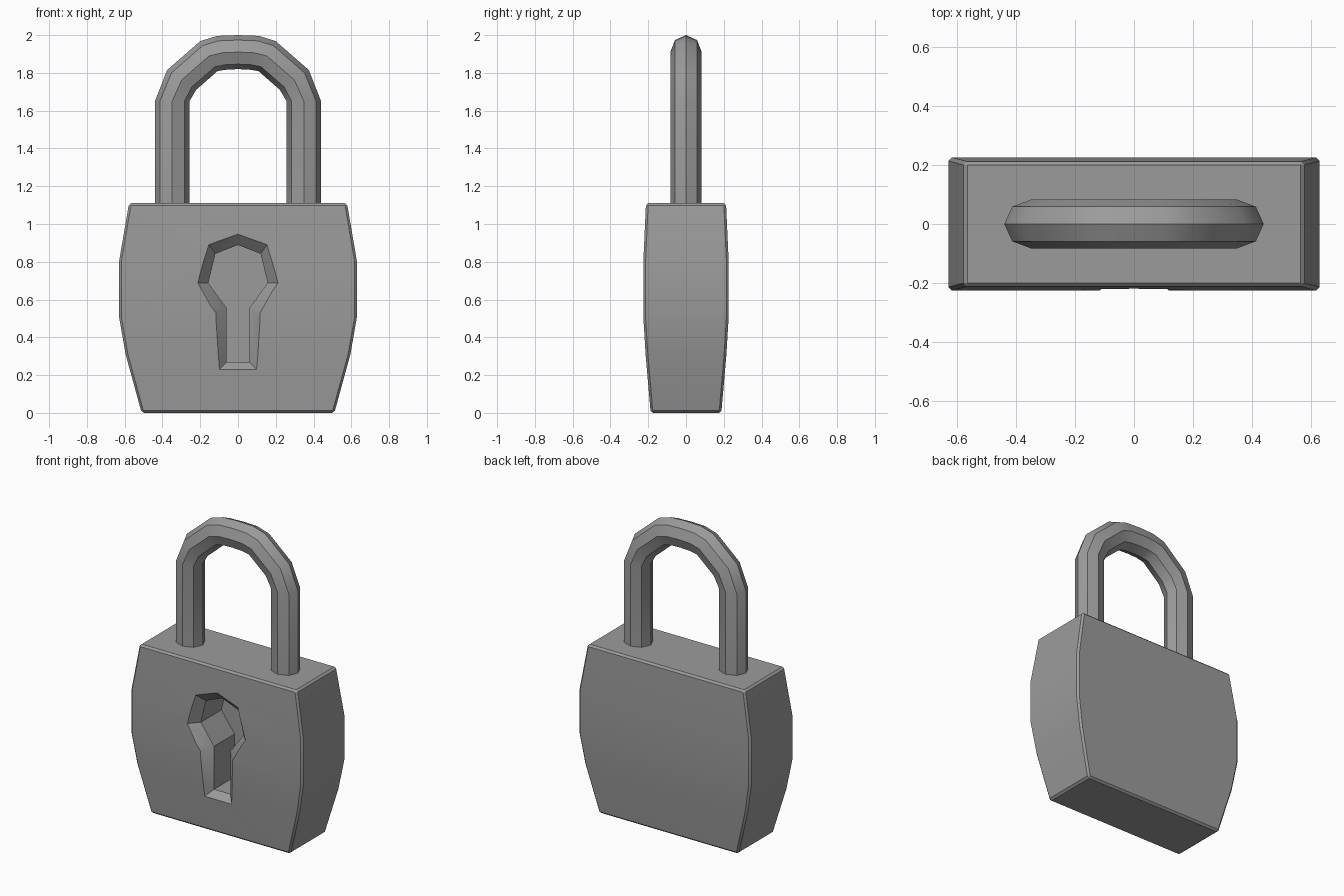
import bpy, bmesh, math
from mathutils import Vector

cube = bpy.data.objects.get("Cube")
if cube:
    bpy.data.objects.remove(cube, do_unlink=True)

grey = bpy.data.materials.new("steel_grey")
grey.use_nodes = True
colour = (0.33, 0.33, 0.33, 1)
grey.diffuse_color = colour
grey.node_tree.nodes["Principled BSDF"].inputs["Base Color"].default_value = colour


def loft(name, rings):
    """Skin a list of closed rings and cap both ends."""
    bm = bmesh.new()
    loops = [[bm.verts.new(p) for p in ring] for ring in rings]
    n = len(loops[0])
    for a, b in zip(loops, loops[1:]):
        for i in range(n):
            j = (i + 1) % n
            bm.faces.new((a[i], a[j], b[j], b[i]))
    bm.faces.new(loops[0])
    bm.faces.new(loops[-1])
    bmesh.ops.recalc_face_normals(bm, faces=bm.faces)
    mesh = bpy.data.meshes.new(name)
    bm.to_mesh(mesh)
    bm.free()
    mesh.materials.append(grey)
    obj = bpy.data.objects.new(name, mesh)
    bpy.context.collection.objects.link(obj)
    return obj


def activate(obj):
    bpy.ops.object.select_all(action='DESELECT')
    obj.select_set(True)
    bpy.context.view_layer.objects.active = obj


# Lock body: bulging box, from (height, half width, half depth)
levels = [(0, .51, .187), (.31, .595, .214), (.51, .63, .226),
          (.8, .63, .226), (1.11, .577, .212)]
body = loft("lock_body", [[(sx * w, sy * d, z) for sx, sy in
                           ((-1, -1), (1, -1), (1, 1), (-1, 1))]
                          for z, w, d in levels])

# Keyhole cutter: flared mouth, then a straight blind hole
outer = [(0, .947), (.153, .889), (.207, .688), (.112, .533), (.11, .217)]
inner = [(0, .889), (.12, .842), (.157, .688), (.06, .555), (.06, .27)]


def outline(half):
    return half + [(-x, z) for x, z in reversed(half[1:])]


mouth, hole = outline(outer), outline(inner)
flare = 1.6
front, throat, floor = -.22, -.165, .05
wide = [(hx + (mx - hx) * flare, hz + (mz - hz) * flare)
        for (mx, mz), (hx, hz) in zip(mouth, hole)]
cutter = loft("keyhole_cutter", [
    [(x, throat + (front - throat) * flare, z) for x, z in wide],
    [(x, throat, z) for x, z in hole],
    [(x, floor, z) for x, z in hole]])
cutter.hide_render = True

activate(body)
bevel = body.modifiers.new("edge_bevel", 'BEVEL')
bevel.width = .012
bevel.segments = 1
bevel.limit_method = 'ANGLE'
bevel.angle_limit = math.radians(40)
cut = body.modifiers.new("keyhole", 'BOOLEAN')
cut.operation = 'DIFFERENCE'
cut.solver = 'EXACT'
cut.object = cutter
for mod in ("edge_bevel", "keyhole"):
    bpy.ops.object.modifier_apply(modifier=mod)
bpy.data.objects.remove(cutter, do_unlink=True)

# Shackle: eight-sided bar, from (outer x, outer z, inner x, inner z)
arch = [(.44, 1.05, .257, 1.05), (.44, 1.65, .257, 1.65),
        (.375, 1.815, .222, 1.71), (.2, 1.968, .108, 1.81),
        (.11, 1.996, .06, 1.817)]
arch += [(0, 2, 0, 1.82)] + [(-a, b, -c, d) for a, b, c, d in reversed(arch)]
rings = []
for xo, zo, xi, zi in arch:
    out, inn = Vector((xo, 0, zo)), Vector((xi, 0, zi))
    mid, arm = (out + inn) / 2, (out - inn) / 2
    rings.append([mid + arm * math.cos(k * math.pi / 4)
                  + Vector((0, .083 * math.sin(k * math.pi / 4), 0))
                  for k in range(8)])
shackle = loft("shackle", rings)

for obj in (body, shackle):
    activate(obj)
    bpy.ops.object.shade_smooth_by_angle(angle=math.radians(30))
